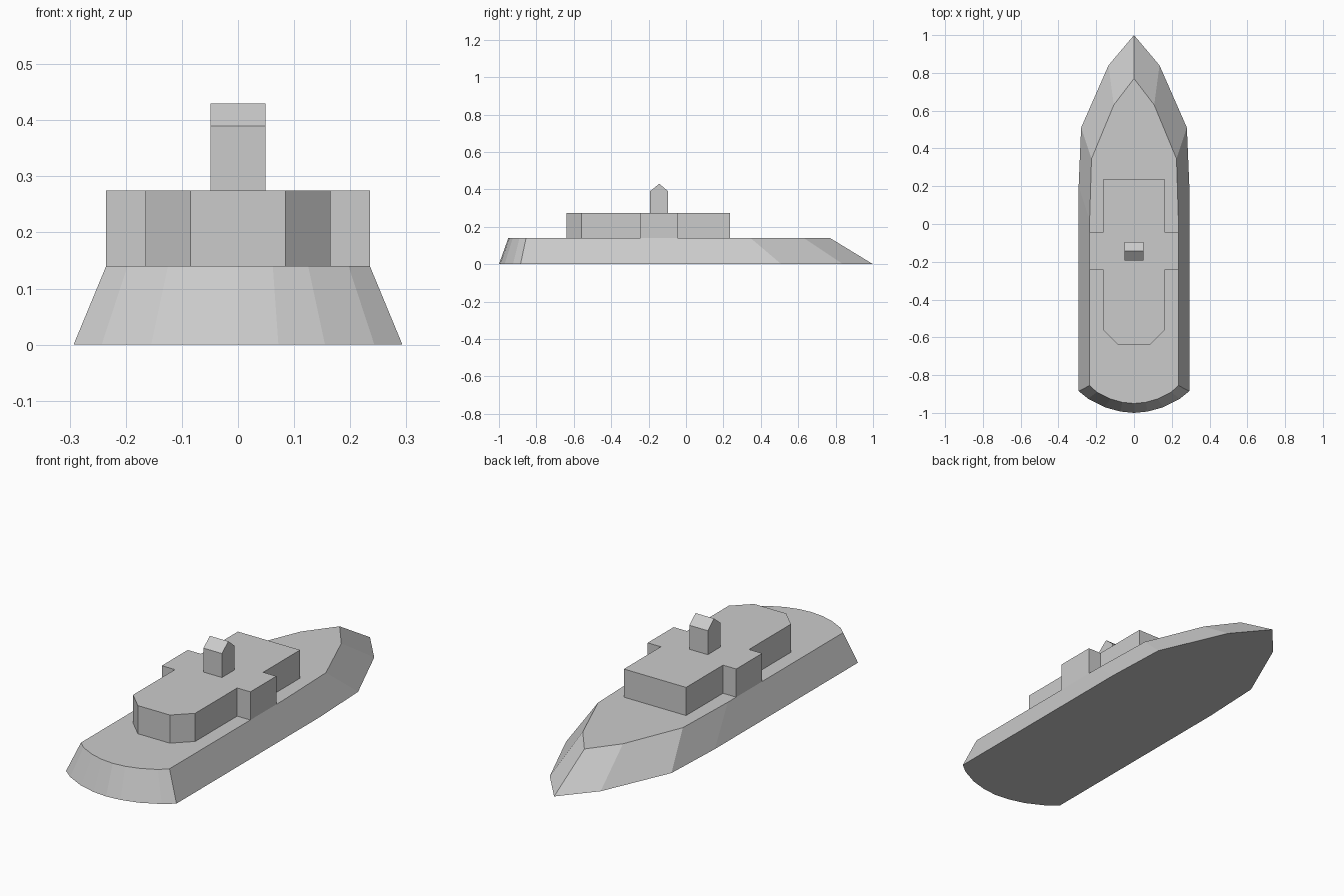
import bpy

if "Cube" in bpy.data.objects:
    bpy.data.objects.remove(bpy.data.objects["Cube"])


def mirrored(half):
    """Close a right-hand half outline (bow to stern or back) across x = 0."""
    return half + [(-x, y) for x, y in reversed(half) if x > 0]


def loft(name, bottom, top):
    """Solid between two matching rings of 3D points, running clockwise from above."""
    n = len(bottom)
    faces = [tuple(range(n)), tuple(reversed(range(n, 2 * n)))]
    for i in range(n):
        j = (i + 1) % n
        faces.append((i, i + n, j + n, j))
    mesh = bpy.data.meshes.new(name)
    mesh.from_pydata(bottom + top, [], faces)
    obj = bpy.data.objects.new(name, mesh)
    bpy.context.collection.objects.link(obj)
    return obj


def at_height(outline, z):
    return [(x, y, z) for x, y in outline]


# Hull: pointed bow at +y, rounded stern at -y, sides leaning inwards
waterline = [(0, 1), (0.135, 0.84), (0.28, 0.51), (0.293, 0.2), (0.293, -0.885),
             (0.243, -0.925), (0.155, -0.97), (0.072, -0.993), (0, -1)]
deck = [(0, 0.77), (0.107, 0.63), (0.225, 0.345), (0.235, 0.02), (0.235, -0.855),
        (0.197, -0.89), (0.125, -0.926), (0.062, -0.944), (0, -0.95)]
loft("hull", at_height(mirrored(waterline), 0), at_height(mirrored(deck), 0.14))

# Deckhouse with chamfered front and bridge wings out to the deck edge
house = mirrored([(0.165, 0.235), (0.165, -0.045), (0.235, -0.045),
                  (0.235, -0.242), (0.165, -0.242), (0.165, -0.56), (0.085, -0.638)])
loft("deckhouse", at_height(house, 0.14), at_height(house, 0.275))

# Funnel: gabled block with its ridge running across the ship
profile = [(-0.192, 0.275), (-0.192, 0.39), (-0.143, 0.43), (-0.095, 0.39), (-0.095, 0.275)]
loft("funnel", [(-0.049, y, z) for y, z in profile], [(0.049, y, z) for y, z in profile])
